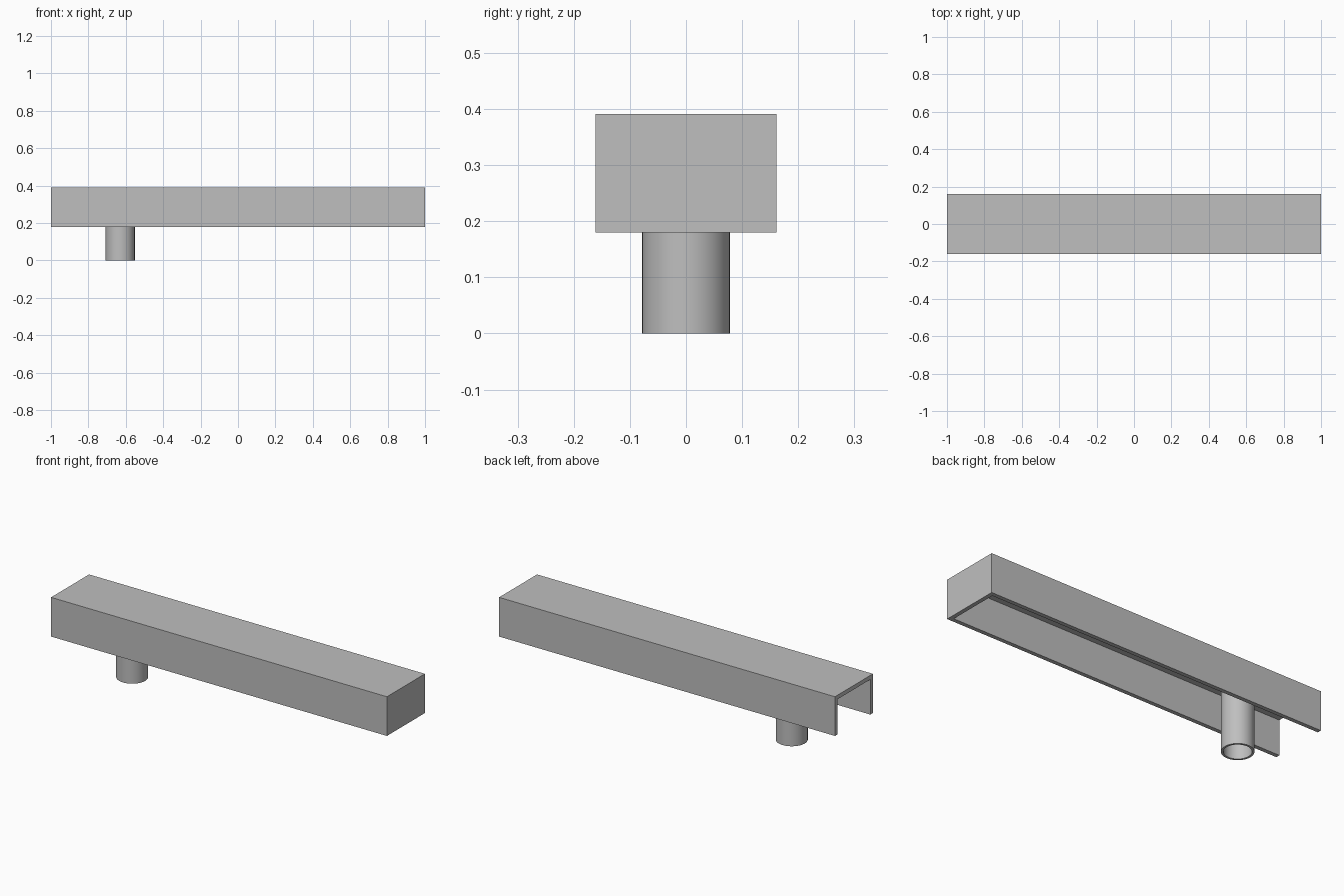
import bpy, bmesh, math
from mathutils import Matrix, Vector

if "Cube" in bpy.data.objects:
    bpy.data.objects.remove(bpy.data.objects["Cube"], do_unlink=True)

HALF_WIDTH, BOTTOM, TOP, WALL = 0.1615, 0.18, 0.391, 0.022
PIPE_X, PIPE_R, PIPE_WALL = -0.63, 0.078, 0.011

grey = bpy.data.materials.new("light_grey")
grey.use_nodes = True
grey.diffuse_color = (0.52, 0.52, 0.52, 1)
grey.node_tree.nodes["Principled BSDF"].inputs["Base Color"].default_value = grey.diffuse_color


def add_object(name, bm):
    mesh = bpy.data.meshes.new(name)
    bm.to_mesh(mesh)
    bm.free()
    mesh.materials.append(grey)
    obj = bpy.data.objects.new(name, mesh)
    bpy.context.collection.objects.link(obj)
    return obj


def add_box(name, low, high):
    low, high = Vector(low), Vector(high)
    bm = bmesh.new()
    place = Matrix.Translation((low + high) / 2) @ Matrix.Diagonal((high - low).to_4d())
    bmesh.ops.create_cube(bm, size=1, matrix=place)
    return add_object(name, bm)


def activate(obj):
    bpy.ops.object.select_all(action="DESELECT")
    obj.select_set(True)
    bpy.context.view_layer.objects.active = obj


# Gutter: long box hollowed from below and through its right end
gutter = add_box("gutter", (-1, -HALF_WIDTH, BOTTOM), (1, HALF_WIDTH, TOP))
inner = HALF_WIDTH - WALL
cutter = add_box("gutter_cutter", (-1.1, -inner, BOTTOM - 0.1), (1 - WALL, inner, TOP - WALL))
cutter.hide_render = True
cut = gutter.modifiers.new("hollow", "BOOLEAN")
cut.operation, cut.object, cut.solver = "DIFFERENCE", cutter, "EXACT"
activate(gutter)
bpy.ops.object.modifier_apply(modifier=cut.name)
bpy.data.objects.remove(cutter, do_unlink=True)

# Pipe: rectangular wall section spun around its axis, up to the roof of the gutter
bm = bmesh.new()
r_in, z_top = PIPE_R - PIPE_WALL, TOP - WALL
section = [(r_in, 0), (PIPE_R, 0), (PIPE_R, z_top), (r_in, z_top)]
verts = [bm.verts.new((PIPE_X + r, 0, z)) for r, z in section]
edges = [bm.edges.new((verts[i - 1], verts[i])) for i in range(len(verts))]
bmesh.ops.spin(bm, geom=verts + edges, cent=(PIPE_X, 0, 0), axis=(0, 0, 1),
               angle=math.tau, steps=64, use_merge=True)
bmesh.ops.remove_doubles(bm, verts=bm.verts, dist=0.0001)
bmesh.ops.recalc_face_normals(bm, faces=bm.faces)
pipe = add_object("outlet_pipe", bm)
activate(pipe)
bpy.ops.object.shade_smooth_by_angle(angle=math.radians(30))
